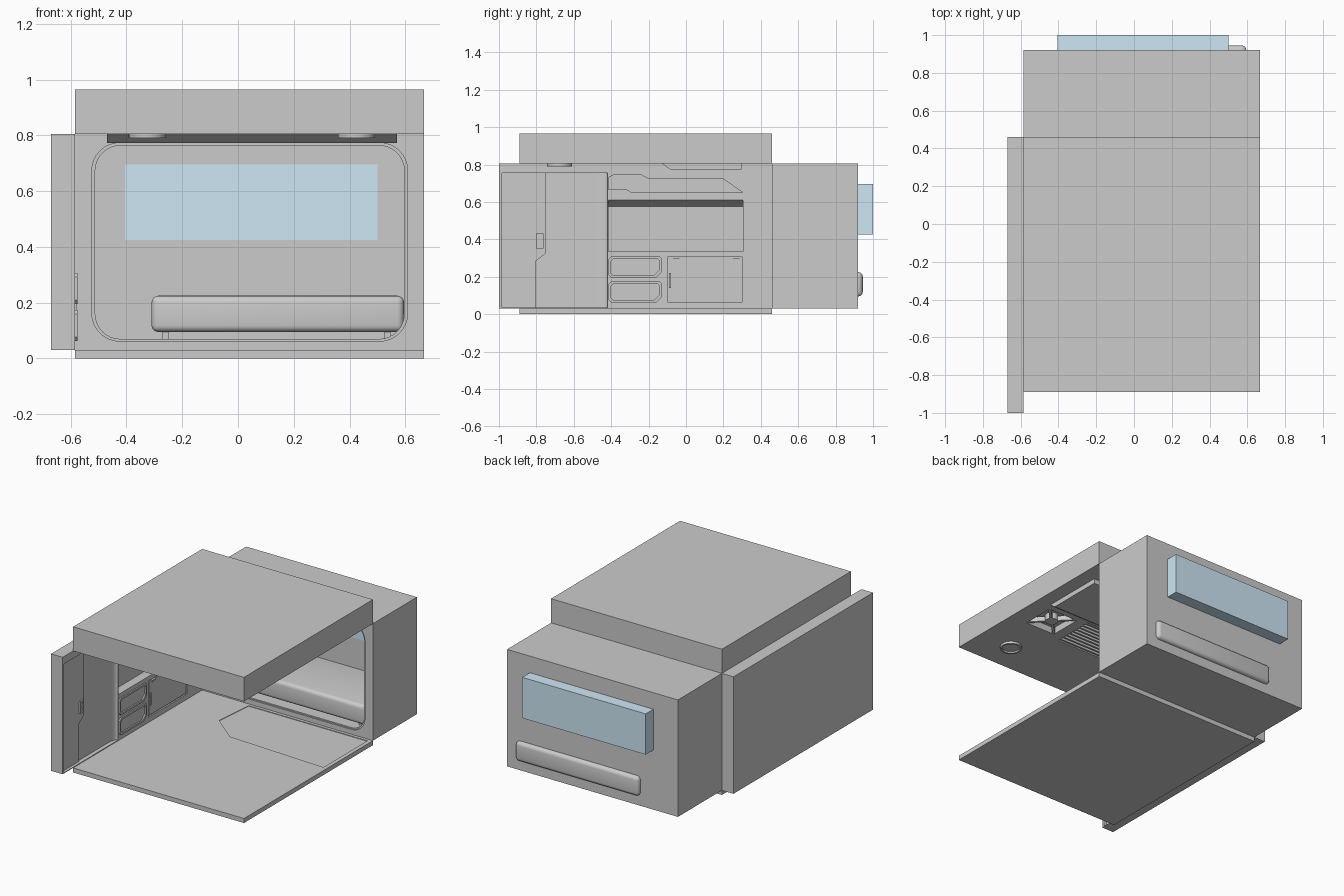
import bpy, bmesh, math
from mathutils import Vector

if "Cube" in bpy.data.objects:
    bpy.data.objects.remove(bpy.data.objects["Cube"])


def prism(name, pts, axis, lo, hi, bevel=0, segs=4):
    """Extrude a 2D outline along an axis: x uses (y,z), y uses (x,z), z uses (x,y)."""
    put = {'x': lambda p, d: (d, p[0], p[1]),
           'y': lambda p, d: (p[0], d, p[1]),
           'z': lambda p, d: (p[0], p[1], d)}[axis]
    bm = bmesh.new()
    f = bm.faces.new([bm.verts.new(put(p, lo)) for p in pts])
    ext = bmesh.ops.extrude_face_region(bm, geom=[f])
    top = [g for g in ext['geom'] if isinstance(g, bmesh.types.BMVert)]
    bmesh.ops.translate(bm, verts=top, vec=Vector(put((0, 0), hi - lo)))
    bmesh.ops.recalc_face_normals(bm, faces=bm.faces)
    if bevel:
        bmesh.ops.bevel(bm, geom=bm.edges[:], offset=bevel, segments=segs,
                        profile=0.5, affect='EDGES')
    me = bpy.data.meshes.new(name)
    bm.to_mesh(me)
    bm.free()
    ob = bpy.data.objects.new(name, me)
    bpy.context.collection.objects.link(ob)
    return ob


def rect(a0, a1, b0, b1):
    return [(a0, b0), (a1, b0), (a1, b1), (a0, b1)]


def box(name, x, y, z, bevel=0):
    return prism(name, rect(*x, *y), 'z', *z, bevel)


def rounded(a0, a1, b0, b1, r, n=8):
    pts = []
    for k, (ca, cb) in enumerate([(a1 - r, b1 - r), (a0 + r, b1 - r),
                                  (a0 + r, b0 + r), (a1 - r, b0 + r)]):
        for i in range(n + 1):
            t = math.pi / 2 * (k + i / n)
            pts.append((ca + r * math.cos(t), cb + r * math.sin(t)))
    return pts


def circle(cx, cy, r, n=32):
    return [(cx + r * math.cos(2 * math.pi * i / n),
             cy + r * math.sin(2 * math.pi * i / n)) for i in range(n)]


def cut(ob, *cutters):
    for c in cutters:
        c.hide_render = True
        m = ob.modifiers.new('cut', 'BOOLEAN')
        m.object, m.operation, m.solver = c, 'DIFFERENCE', 'EXACT'
        bpy.context.view_layer.objects.active = ob
        bpy.ops.object.modifier_apply(modifier=m.name)
        bpy.data.objects.remove(c)


def smooth(ob):
    bpy.ops.object.select_all(action='DESELECT')
    ob.select_set(True)
    bpy.context.view_layer.objects.active = ob
    bpy.ops.object.shade_smooth_by_angle(angle=math.radians(35))


X = (-0.585, 0.667)
CX = 0.05  # mirror line of ceiling fittings

# Floor with a shallow inset panel
floor = box('floor', X, (-0.89, 0.46), (0, 0.03))
cut(floor, prism('floor_inset', [(-0.254, 0.165), (-0.07, 0.015), (0.64, -0.02),
                                 (0.64, 0.44), (-0.23, 0.44)], 'z', 0.026, 0.05))

# Rear alcove: block with rounded opening and a stepped rim
alcove = box('rear_alcove', X, (0.46, 0.92), (0.03, 0.805))
cut(alcove,
    prism('rim_cut', rounded(-0.524, 0.608, 0.062, 0.773, 0.1), 'y', 0.4, 0.468),
    prism('opening_cut', rounded(-0.512, 0.596, 0.07, 0.763, 0.09), 'y', 0.4, 0.9))
smooth(alcove)

# Window
window = box('window', (-0.405, 0.5), (0.895, 1.0), (0.425, 0.695))
blue = bpy.data.materials.new('window_blue')
blue.diffuse_color = (0.62, 0.8, 0.92, 1)
blue.use_nodes = True
blue.node_tree.nodes["Principled BSDF"].inputs["Base Color"].default_value = blue.diffuse_color
window.data.materials.append(blue)

# Bench and its feet
bench = box('bench', (-0.31, 0.595), (0.485, 0.945), (0.095, 0.225), 0.024)
smooth(bench)
for i, x in enumerate((-0.26, 0.535)):
    box(f'bench_foot_{i}', (x - 0.012, x + 0.012), (0.52, 0.88), (0.068, 0.1))

# Ceiling with recessed grille and two fan bays
ceiling = box('ceiling', X, (-0.89, 0.46), (0.805, 0.965))
cut(ceiling, box('grille_cut', (CX - 0.2, CX + 0.2), (-0.43, -0.15), (0.79, 0.845)))
for i in range(9):
    y = -0.415 + i * 0.031
    prism(f'grille_slat_{i}', [(y - 0.006, 0.807), (y + 0.006, 0.807),
                               (y + 0.012, 0.84), (y, 0.84)], 'x', CX - 0.2, CX + 0.2)
for s in (-1, 1):
    x, y = CX + s * 0.38, -0.28
    cut(ceiling, box('bay_cut', (x - 0.11, x + 0.11), (y - 0.11, y + 0.11), (0.79, 0.85)))
    for d in (-1, 1):
        w = 0.012
        prism('bay_brace', [(x - 0.11, y - d * 0.11 - w), (x + 0.11, y + d * 0.11 - w),
                            (x + 0.11, y + d * 0.11 + w), (x - 0.11, y - d * 0.11 + w)],
              'z', 0.808, 0.84)
    smooth(prism('bay_hub', circle(x, y, 0.04, 20), 'z', 0.807, 0.852))
    # Round ceiling lamp
    lx = CX + s * 0.375
    lamp = prism('ceiling_lamp', circle(lx, -0.677, 0.067), 'z', 0.79, 0.815)
    cut(lamp, prism('lamp_cut', circle(lx, -0.677, 0.055), 'z', 0.78, 0.8))
    smooth(lamp)

# Duct hanging under the ceiling
prism('ceiling_duct', [(-0.136, 0.81), (-0.083, 0.773), (0.297, 0.773), (0.297, 0.81)],
      'x', -0.47, 0.57)

# Side wall, with curved entry recess, shelf niche and upper panel
wall = box('side_wall', (-0.67, -0.585), (-1, 0.46), (0.03, 0.805))
curve = [(-0.6 + 0.02 * (1 - math.cos(t)) - 0.012, -0.49 + 0.07 * math.sin(t))
         for t in [math.pi / 2 * i / 6 for i in range(7)]]
cut(wall,
    prism('entry_cut', [(-0.57, -0.985), (-0.612, -0.985)] + curve + [(-0.57, -0.42)],
        'z', 0.035, 0.755),
    prism('shelf_cut', [(-0.57, 0.335), (-0.645, 0.335), (-0.645, 0.575),
                        (-0.585, 0.61), (-0.57, 0.61)], 'y', -0.415, 0.305),
    prism('upper_cut', [(-0.414, 0.667), (-0.414, 0.731), (-0.382, 0.747),
                        (-0.243, 0.747), (-0.206, 0.726), (0.195, 0.726),
                        (0.302, 0.651), (-0.291, 0.651), (-0.318, 0.667)],
          'x', -0.597, -0.57),
    box('locker_cut', (-0.595, -0.57), (-0.1, 0.302), (0.065, 0.305)))
smooth(wall)

# Entry door leaf with stepped edge, and its latch
prism('door_leaf', [(-0.985, 0.035), (-0.805, 0.035), (-0.805, 0.282),
                    (-0.75, 0.325), (-0.75, 0.755), (-0.985, 0.755)],
      'x', -0.615, -0.603)
latch = box('door_latch', (-0.61, -0.594), (-0.802, -0.762), (0.352, 0.432))
for z in (0.365, 0.4):
    cut(latch, box('latch_cut', (-0.6, -0.59), (-0.794, -0.77), (z, z + 0.022)))

# Drawers: raised frame with an inset, corner-clipped front
def drawer_outline(y0, y1, z0, z1, c):
    return [(y0 + c * 0.5, z0), (y1 - c, z0), (y1, z0 + c), (y1, z1 - c * 0.3),
            (y1 - c * 0.3, z1), (y0 + c * 0.5, z1), (y0, z1 - c * 0.5), (y0, z0 + c * 0.5)]


for i, z in enumerate((0.062, 0.195)):
    frame = prism(f'drawer_frame_{i}', drawer_outline(-0.415, -0.13, z, z + 0.112, 0.03),
                  'x', -0.6, -0.576)
    cut(frame, prism('drawer_cut', drawer_outline(-0.403, -0.142, z + 0.012, z + 0.1, 0.03),
                     'x', -0.588, -0.56))

# Locker door with hinges and pull
box('locker_door', (-0.6, -0.587), (-0.092, 0.294), (0.072, 0.298))
for y in (-0.07, 0.25):
    box('locker_hinge', (-0.595, -0.579), (y, y + 0.035), (0.288, 0.299))
box('locker_pull', (-0.595, -0.577), (-0.09, -0.08), (0.14, 0.22))
